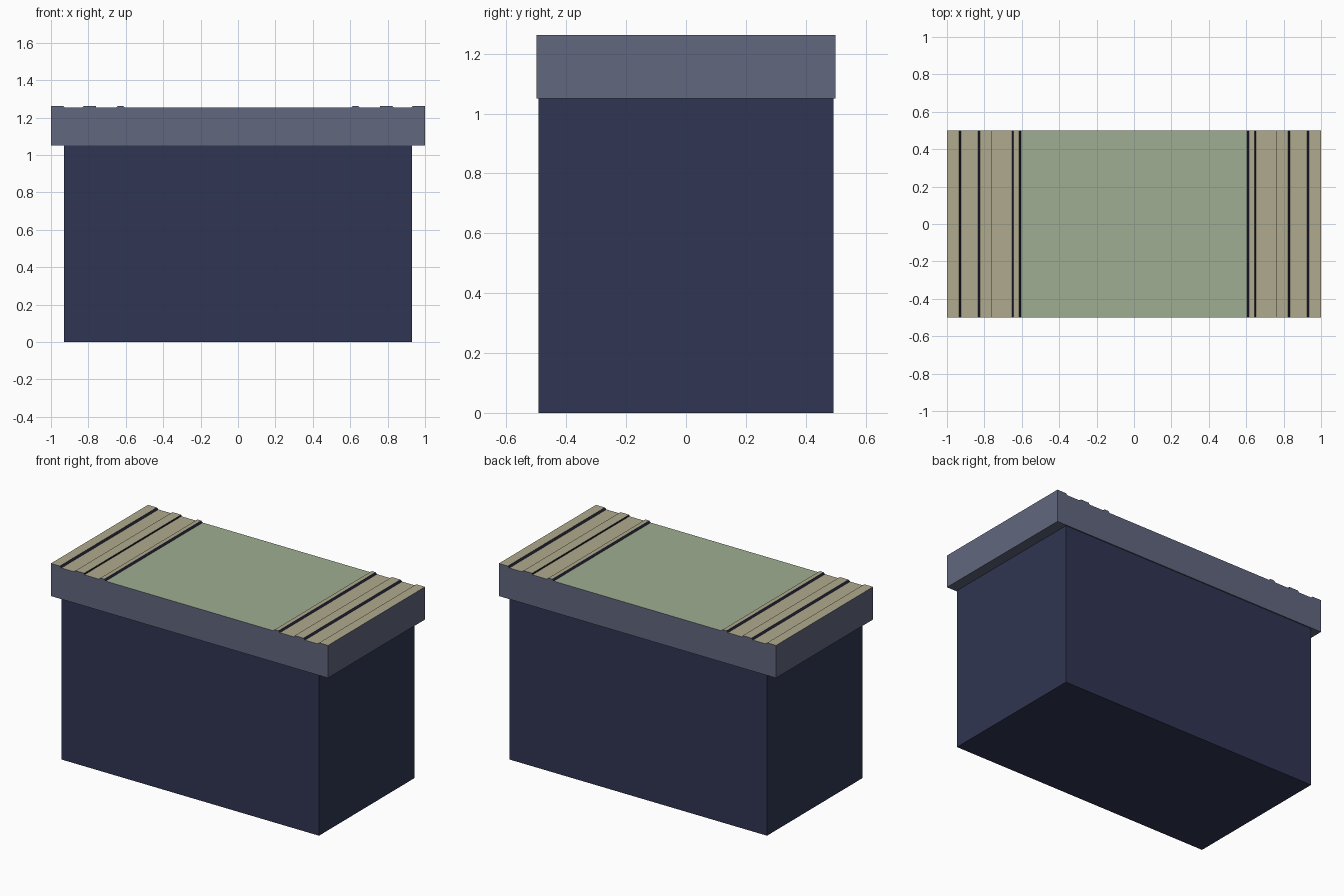
import bpy, bmesh

if "Cube" in bpy.data.objects:
    bpy.data.objects.remove(bpy.data.objects["Cube"])


def material(name, rgb):
    m = bpy.data.materials.new(name)
    m.diffuse_color = (*rgb, 1)
    m.use_nodes = True
    m.node_tree.nodes["Principled BSDF"].inputs["Base Color"].default_value = m.diffuse_color
    return m


navy = material("navy_panel", (0.03, 0.036, 0.085))
slate = material("slate_edge", (0.12, 0.135, 0.21))
tan = material("tan_border", (0.43, 0.40, 0.27))
green = material("green_centre", (0.35, 0.42, 0.29))
dark = material("dark_groove", (0.012, 0.013, 0.03))


def extrude_profile(name, points, half_depth, mats, pick):
    """Extrude an x-z outline along y; pick chooses a material per face."""
    bm = bmesh.new()
    face = bm.faces.new([bm.verts.new((x, -half_depth, z)) for x, z in points])
    ext = bmesh.ops.extrude_face_region(bm, geom=[face])
    moved = [v for v in ext["geom"] if isinstance(v, bmesh.types.BMVert)]
    bmesh.ops.translate(bm, verts=moved, vec=(0, 2 * half_depth, 0))
    bmesh.ops.recalc_face_normals(bm, faces=bm.faces)
    bm.normal_update()
    for f in bm.faces:
        f.material_index = pick(f)
    mesh = bpy.data.meshes.new(name)
    bm.to_mesh(mesh)
    bm.free()
    for m in mats:
        mesh.materials.append(m)
    obj = bpy.data.objects.new(name, mesh)
    bpy.context.collection.objects.link(obj)
    return obj


# Box body
extrude_profile("body", [(-0.93, 0), (0.93, 0), (0.93, 1.05), (-0.93, 1.05)],
                0.493, [navy], lambda f: 0)

# Overhanging lid: half outline with raised bands, mirrored in x
LOW, HIGH = 1.253, 1.263
half = [(1, 1.05), (1, HIGH), (0.936, HIGH), (0.925, LOW), (0.834, LOW),
        (0.823, HIGH), (0.76, HIGH), (0.759, LOW), (0.653, LOW),
        (0.643, HIGH), (0.615, HIGH), (0.605, LOW)]
outline = half + [(-x, z) for x, z in reversed(half)]


def lid_material(f):
    c = f.calc_center_median()
    if abs(f.normal.y) > 0.5 or c.z < 1.2 or abs(c.x) > 0.99:
        return 0
    if f.normal.z < 0.95:
        return 3
    return 2 if abs(c.x) < 0.5 else 1


extrude_profile("lid", outline, 0.5, [slate, tan, green, dark], lid_material)
